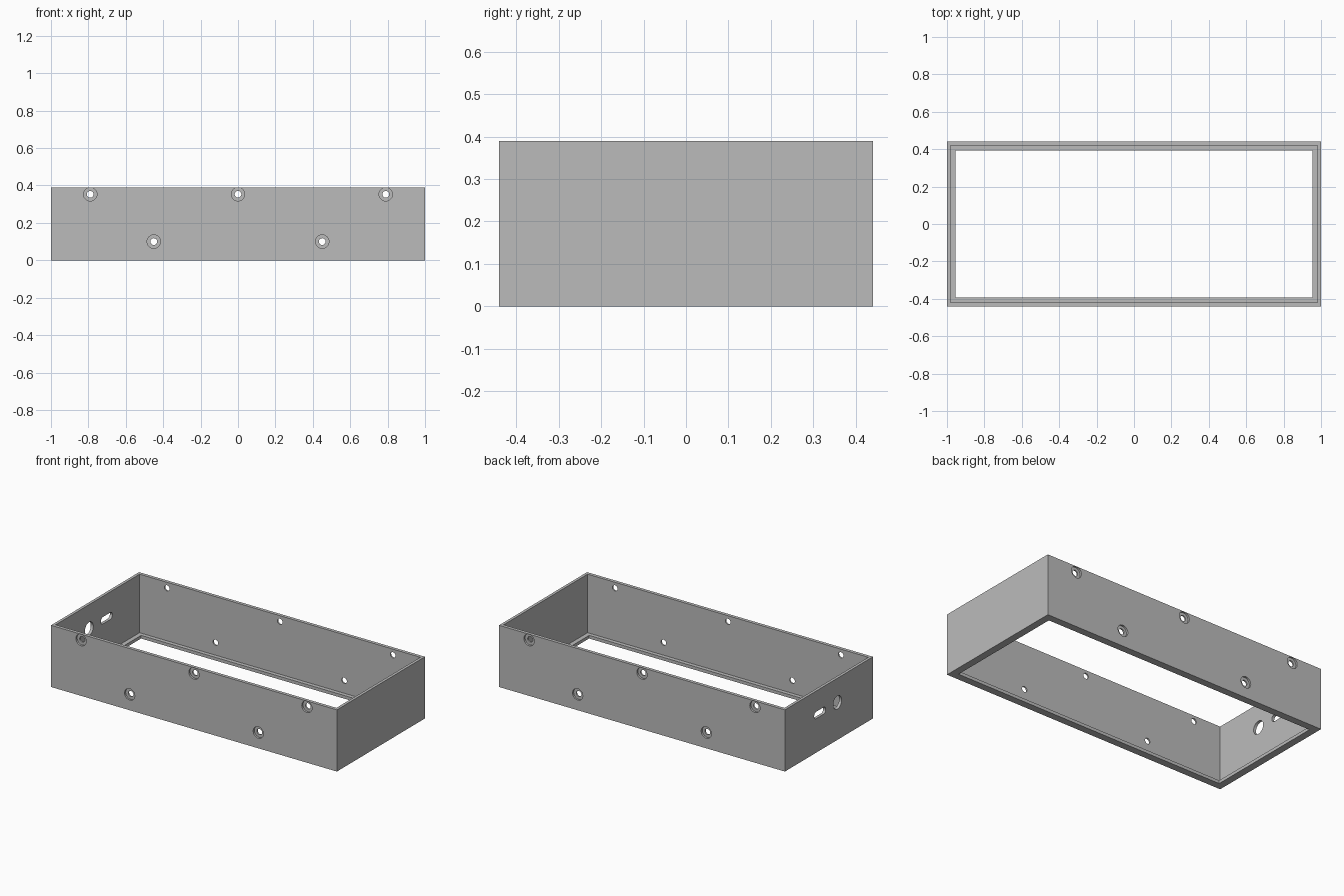
import bpy
import math

default = bpy.data.objects.get("Cube")
if default:
    bpy.data.objects.remove(default, do_unlink=True)

W, D, H = 2.0, 0.88, 0.39        # outer size
WALL_X, WALL_Y = 0.018, 0.021    # end and side wall thickness
LIP, LIP_H = 0.046, 0.02         # inward flange at the base

grey = bpy.data.materials.new("plain grey")
grey.use_nodes = True
colour = (0.5, 0.5, 0.5, 1)
grey.diffuse_color = colour
grey.node_tree.nodes["Principled BSDF"].inputs["Base Color"].default_value = colour


def box(name, size, centre):
    bpy.ops.mesh.primitive_cube_add(size=1, location=centre)
    ob = bpy.context.object
    ob.name = name
    ob.scale = size
    bpy.ops.object.transform_apply(location=True, rotation=True, scale=True)
    return ob


def rod(radius, length, centre, axis):
    rot = (math.pi / 2, 0, 0) if axis == "y" else (0, math.pi / 2, 0)
    bpy.ops.mesh.primitive_cylinder_add(vertices=32, radius=radius, depth=length,
                                        location=centre, rotation=rot)
    return bpy.context.object


def cut(target, cutter):
    cutter.hide_render = True
    bpy.context.view_layer.objects.active = target
    mod = target.modifiers.new("cut", "BOOLEAN")
    mod.operation = "DIFFERENCE"
    mod.solver = "EXACT"
    mod.object = cutter
    bpy.ops.object.modifier_apply(modifier=mod.name)
    bpy.data.objects.remove(cutter, do_unlink=True)


# Open frame with a narrow flange around the bottom
frame = box("enclosure_frame", (W, D, H), (0, 0, H / 2))
frame.data.materials.append(grey)
cut(frame, box("cavity", (W - 2 * WALL_X, D - 2 * WALL_Y, H), (0, 0, LIP_H + H / 2)))
cut(frame, box("opening", (W - 2 * LIP, D - 2 * LIP, H), (0, 0, 0)))

# Counterbored screw holes, the same on front and back
for x, z in [(-0.79, 0.353), (0, 0.353), (0.79, 0.353), (-0.45, 0.1), (0.45, 0.1)]:
    for side in (-1, 1):
        y = side * D / 2
        cut(frame, rod(0.018, 0.1, (x, y, z), "y"))
        cut(frame, rod(0.036, 0.024, (x, y, z), "y"))

# Round port and rounded slot in one end wall
PORT_Z = 0.237
cut(frame, rod(0.042, 0.1, (-W / 2, -0.085, PORT_Z), "x"))
SLOT_Y, SLOT_R, SLOT_HALF = 0.09, 0.022, 0.036
cut(frame, box("slot", (0.1, 2 * SLOT_HALF, 2 * SLOT_R), (-W / 2, SLOT_Y, PORT_Z)))
for side in (-1, 1):
    cut(frame, rod(SLOT_R, 0.1, (-W / 2, SLOT_Y + side * SLOT_HALF, PORT_Z), "x"))

# Smooth the hole walls, keep the corners crisp
bpy.ops.object.select_all(action="DESELECT")
frame.select_set(True)
bpy.context.view_layer.objects.active = frame
bpy.ops.object.shade_smooth_by_angle(angle=math.radians(30))
